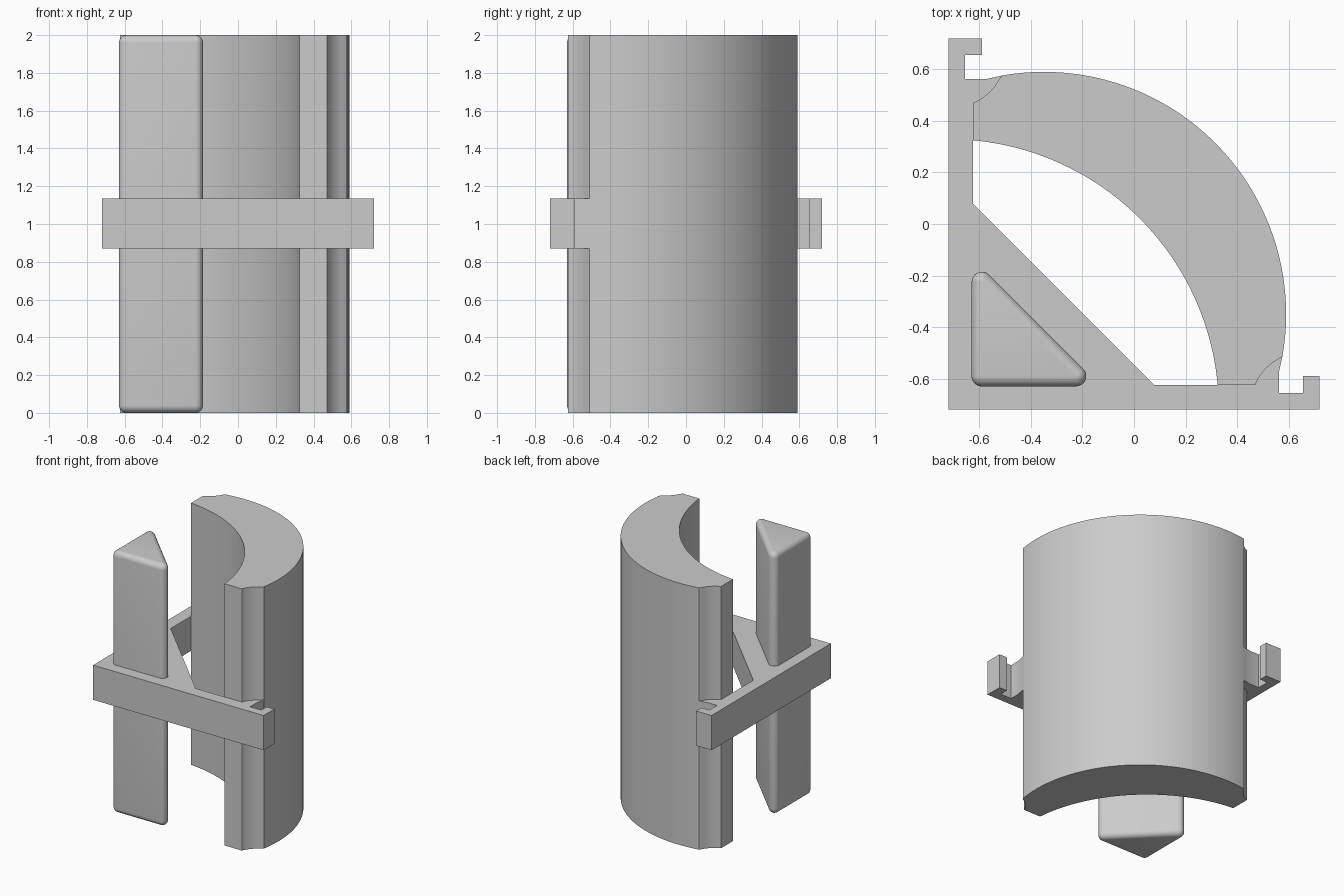
import bpy
import bmesh
from math import sin, cos, pi, radians

cube = bpy.data.objects.get("Cube")
if cube:
    bpy.data.objects.remove(cube, do_unlink=True)

grey = bpy.data.materials.new("plain grey")
grey.use_nodes = True
grey.diffuse_color = (0.6, 0.6, 0.6, 1)
grey.node_tree.nodes["Principled BSDF"].inputs["Base Color"].default_value = (0.6, 0.6, 0.6, 1)


def arc(centre, radius, start, end, steps):
    """Points along a circular arc, angles in degrees."""
    angles = [radians(start + (end - start) * i / steps) for i in range(steps + 1)]
    return [(centre + radius * cos(a), centre + radius * sin(a)) for a in angles]


def swap(points):
    """Mirror a path across the diagonal x = y, keeping its winding."""
    return [(y, x) for x, y in reversed(points)]


def loft(name, rings):
    """Solid through stacked rings of (outline, height), capped at both ends."""
    bm = bmesh.new()
    loops = [[bm.verts.new((x, y, z)) for x, y in outline] for outline, z in rings]
    for low, high in zip(loops, loops[1:]):
        n = len(low)
        for i in range(n):
            j = (i + 1) % n
            bm.faces.new((low[i], low[j], high[j], high[i]))
    bm.faces.new(list(reversed(loops[0])))
    bm.faces.new(loops[-1])
    bmesh.ops.recalc_face_normals(bm, faces=bm.faces)
    mesh = bpy.data.meshes.new(name)
    bm.to_mesh(mesh)
    bm.free()
    mesh.materials.append(grey)
    obj = bpy.data.objects.new(name, mesh)
    bpy.context.collection.objects.link(obj)
    bpy.ops.object.select_all(action="DESELECT")
    obj.select_set(True)
    bpy.context.view_layer.objects.active = obj
    bpy.ops.object.shade_smooth_by_angle(angle=radians(30))
    return obj


# Concave notch at the arch end, running from inner face to outer curve
notch = [(x + 1.355, y) for x, y in arc(-0.70, 0.2, 157, 112, 8)]
notch[0] = (0.47, -0.625)
notch[-1] = (0.576, -0.511)

# Tall curved wall
outer = arc(-0.35, 0.94, -9.9, 99.9, 64)
inner = arc(-0.72, 1.049, 84.8, 5.2, 48)
loft("curved_wall", [(notch[:-1] + outer + swap(notch)[1:] + inner, z) for z in (0, 2)])

# Corner frame with diagonal brace and hooked ends
hook = [(0.72, -0.72), (0.72, -0.59), (0.655, -0.59), (0.655, -0.655),
        (0.562, -0.655), (0.562, -0.575)]
arm = hook + list(reversed(notch)) + [(0.08, -0.625)]
loft("corner_frame", [([(-0.72, -0.72)] + arm + swap(arm), z) for z in (0.87, 1.135)])


# Triangular pillar with every edge rounded
def rounded_triangle(radius):
    corners = [(-0.59, -0.59, 180, 270), (-0.225, -0.59, 270, 405), (-0.59, -0.225, 45, 180)]
    return [(cx + x, cy + y) for cx, cy, a, b in corners for x, y in arc(0, radius, a, b, 8)]


R = 0.04
steps = [i * pi / 12 for i in range(7)]
bottom = [(rounded_triangle(max(R * sin(a), 0.002)), R - R * cos(a)) for a in steps]
top = [(outline, 2 - z) for outline, z in reversed(bottom)]
loft("triangular_pillar", bottom + top)
